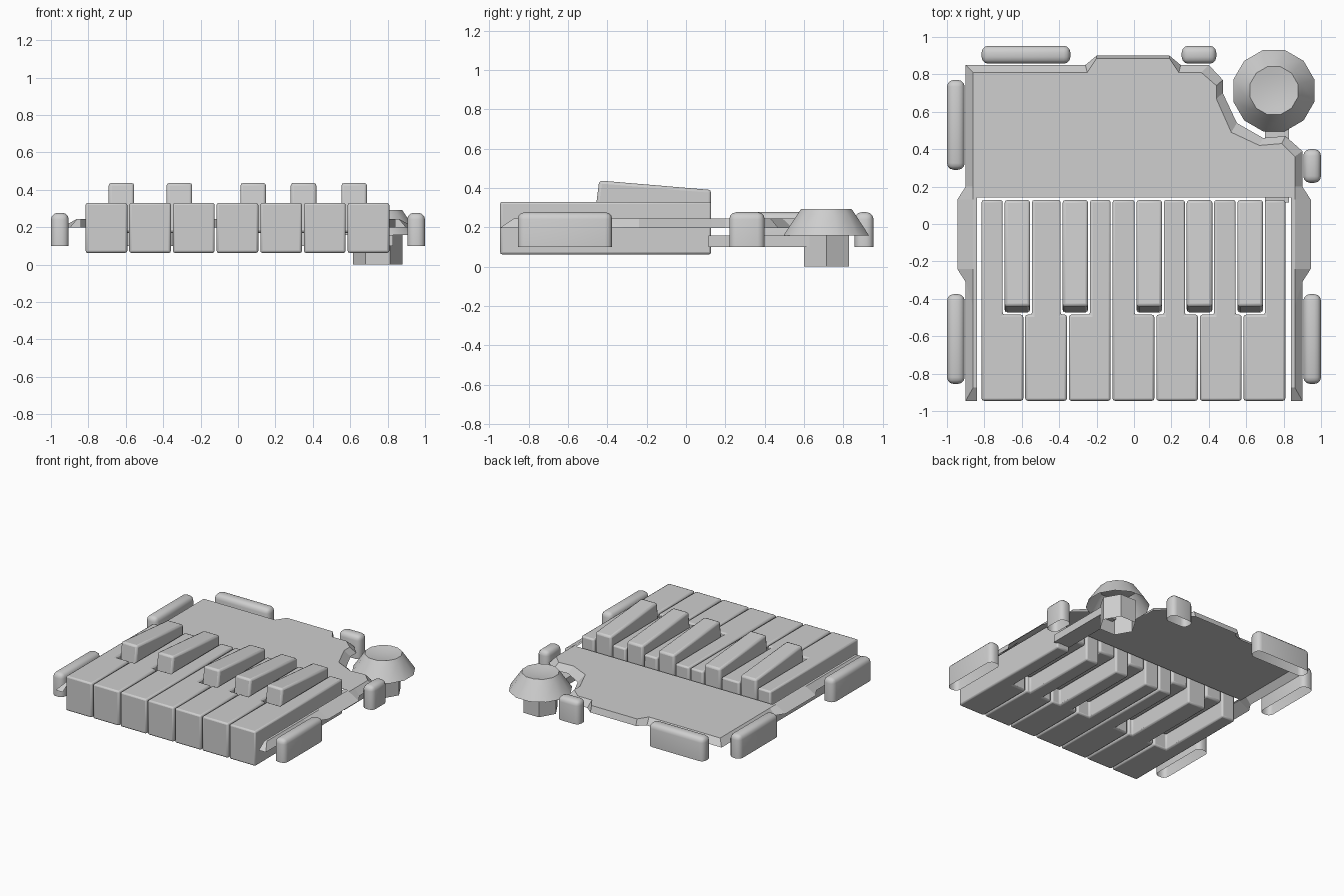
import bpy, bmesh, math

if "Cube" in bpy.data.objects:
    bpy.data.objects.remove(bpy.data.objects["Cube"])

grey = bpy.data.materials.new("light_grey")
grey.diffuse_color = (0.62, 0.62, 0.62, 1)
grey.use_nodes = True
grey.node_tree.nodes["Principled BSDF"].inputs["Base Color"].default_value = grey.diffuse_color


def make(name, bm, bevel=0, segments=2, smooth=None):
    bmesh.ops.remove_doubles(bm, verts=bm.verts, dist=1e-5)
    bmesh.ops.recalc_face_normals(bm, faces=bm.faces)
    me = bpy.data.meshes.new(name)
    bm.to_mesh(me)
    bm.free()
    ob = bpy.data.objects.new(name, me)
    bpy.context.collection.objects.link(ob)
    me.materials.append(grey)
    if bevel:
        m = ob.modifiers.new("bevel", 'BEVEL')
        m.width, m.segments, m.limit_method = bevel, segments, 'ANGLE'
    if smooth:
        bpy.ops.object.select_all(action='DESELECT')
        ob.select_set(True)
        bpy.context.view_layer.objects.active = ob
        bpy.ops.object.shade_smooth_by_angle(angle=math.radians(smooth))
    return ob


def extrude(points, offset):
    """Closed prism from a 3D outline pushed along an offset."""
    bm = bmesh.new()
    f = bm.faces.new([bm.verts.new(p) for p in points])
    r = bmesh.ops.extrude_face_region(bm, geom=[f], use_keep_orig=True)
    bmesh.ops.translate(bm, vec=offset,
                        verts=[v for v in r['geom'] if isinstance(v, bmesh.types.BMVert)])
    return bm


def box(x0, x1, y0, y1, z0, z1):
    return extrude([(x0, y0, z0), (x1, y0, z0), (x1, y1, z0), (x0, y1, z0)], (0, 0, z1 - z0))


# White keys: wide front, back notched around the black keys
blacks = [(-0.692, -0.555), (-0.382, -0.245), (0.013, 0.15), (0.282, 0.419), (0.553, 0.69)]
FRONT, NOTCH, BACK = -0.945, -0.485, 0.128
for i in range(7):
    x0 = -0.815 + i * 0.2335
    x1 = x0 + 0.223
    left, right = x0, x1
    for a, b in blacks:
        if a < x0 < b:
            left = b + 0.01
        if a < x1 < b:
            right = a - 0.01
    pts = [(x0, FRONT), (x1, FRONT)]
    if right < x1:
        pts += [(x1, NOTCH), (right, NOTCH)]
    pts += [(right, BACK), (left, BACK)]
    if left > x0:
        pts += [(left, NOTCH), (x0, NOTCH)]
    bm = extrude([(x, y, 0.062) for x, y in pts], (0, 0, 0.268))
    make(f"white_key_{i + 1}", bm, 0.012, 2, 40)

# Raised keys: sloping wedge profile
for i, (a, b) in enumerate(blacks):
    prof = [(-0.475, 0.17), (-0.441, 0.438), (0.128, 0.39), (0.128, 0.17)]
    make(f"raised_key_{i + 1}", extrude([(a, y, z) for y, z in prof], (b - a, 0, 0)), 0.015, 2, 40)

# Body plate: flat top sheet with a sloping rim (outer x, y, inner x, y)
side = [(.90, .20, .86, .20), (.945, .13, .86, .13), (.945, -.24, .86, -.24),
        (.90, -.31, .86, -.44), (.90, -.945, .86, -.875), (.84, -.945, .84, -.875)]
back = [(-.90, .85, -.86, .81), (-.26, .85, -.25, .81), (-.20, .90, -.20, .885),
        (.19, .90, .19, .885), (.25, .85, .24, .81), (.40, .85, .36, .81),
        (.475, .77, .44, .74), (.475, .70, .44, .67), (.55, .54, .52, .49),
        (.69, .46, .67, .42), (.81, .47, .79, .43), (.90, .39, .86, .36)]
rim = [(-a, b, -c, d) for a, b, c, d in reversed(side)] + back + side
bm = bmesh.new()
outer = [bm.verts.new((p[0], p[1], 0.197)) for p in rim]
inner = [bm.verts.new((p[2], p[3], 0.245)) for p in rim]
for i in range(len(rim) - 1):
    bm.faces.new((outer[i], outer[i + 1], inner[i + 1], inner[i]))
bm.faces.new(inner + [bm.verts.new((x, 0.142, 0.245)) for x in (0.84, -0.84)])
make("body_plate", bm)

# Arm carrying the knob
make("knob_arm", box(0.70, 0.83, 0.115, 0.635, 0.1, 0.158))

# Rounded bumpers, open underneath
bumpers = [(-1, -.905, .29, .77), (-1, -.905, -.855, -.375), (.905, 1, -.855, -.375),
           (.905, 1, .22, .40), (-.815, -.34, .857, .953), (.255, .44, .857, .953)]
for i, (x0, x1, y0, y1) in enumerate(bumpers):
    bm = box(x0, x1, y0, y1, 0.1, 0.277)
    bmesh.ops.bevel(bm, geom=[e for e in bm.edges if max(v.co.z for v in e.verts) > 0.2],
                    offset=0.036, segments=3, profile=0.5, affect='EDGES')
    bmesh.ops.delete(bm, geom=[f for f in bm.faces if f.calc_center_median().z < 0.101],
                     context='FACES')
    make(f"bumper_{i + 1}", bm, smooth=35)


# Knob: faceted skirt with a dished top, on a six-sided stem
def lathe(name, rings, sides, turn, smooth=None):
    bm = bmesh.new()
    loops = [[bm.verts.new((0.748 + r * math.cos(turn + k * math.tau / sides),
                            0.713 + r * math.sin(turn + k * math.tau / sides), z))
              for k in range(sides)] for r, z in rings]
    for lo, hi in zip(loops, loops[1:]):
        for k in range(sides):
            n = (k + 1) % sides
            bm.faces.new((lo[k], lo[n], hi[n], hi[k]))
    bm.faces.new(loops[-1])
    make(name, bm, smooth=smooth)


lathe("knob_cap", [(.225, .158), (.153, .265), (.133, .293), (.095, .287), (.04, .281)],
      12, math.radians(15), 28)
lathe("knob_stem", [(.132, 0), (.132, .18)], 6, 0)
